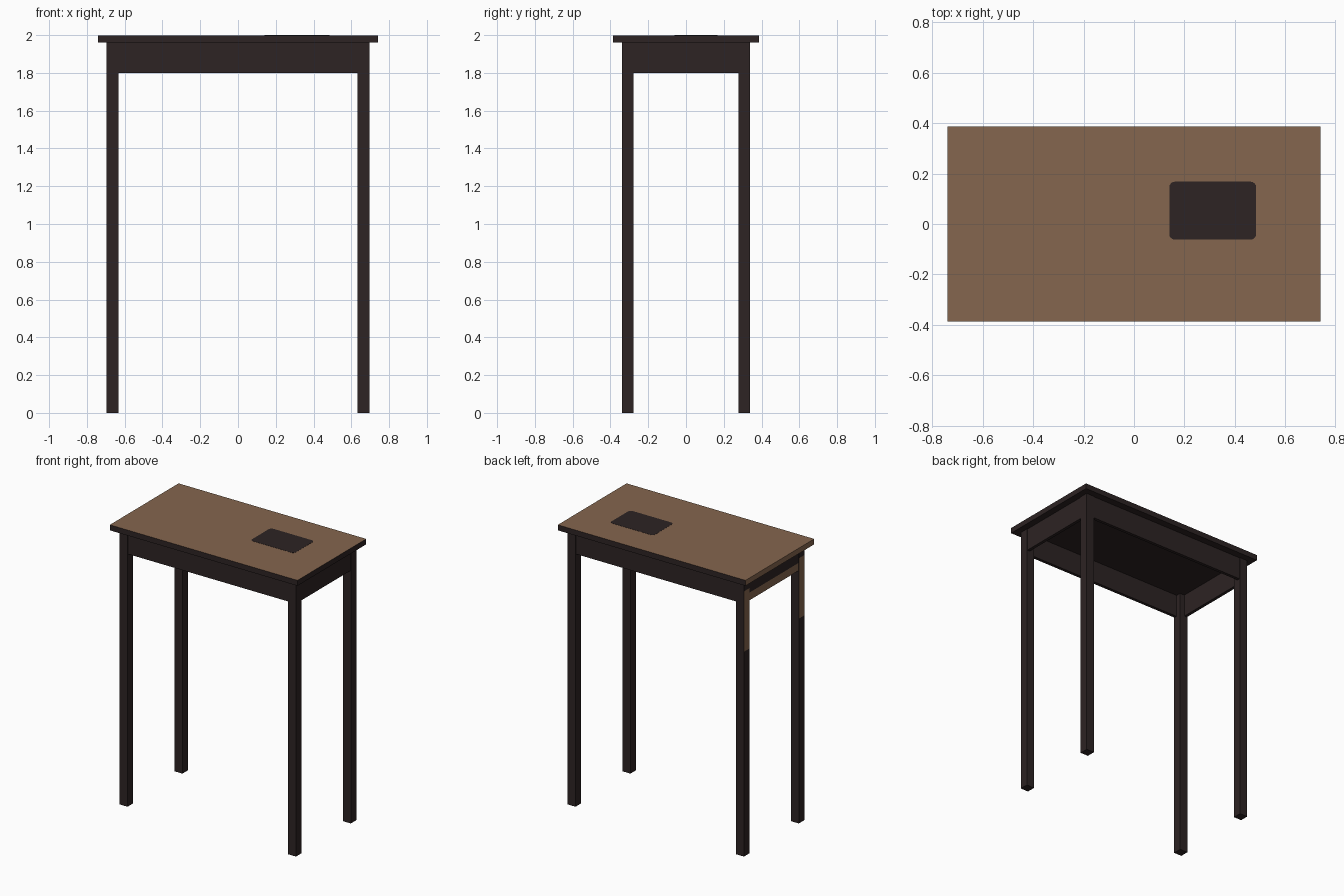
import bpy, bmesh, math
from mathutils import Vector

if "Cube" in bpy.data.objects:
    bpy.data.objects.remove(bpy.data.objects["Cube"])


def material(name, rgb):
    m = bpy.data.materials.new(name)
    m.diffuse_color = (*rgb, 1)
    m.use_nodes = True
    m.node_tree.nodes["Principled BSDF"].inputs["Base Color"].default_value = m.diffuse_color
    return m


DARK = material("dark_wood", (0.026, 0.017, 0.017))
BROWN = material("brown_wood", (0.235, 0.133, 0.077))


def finish(name, bm, is_brown):
    """Colour the faces by a rule and add the object to the scene."""
    bm.normal_update()
    for f in bm.faces:
        f.material_index = int(is_brown(f.normal, f.calc_center_median()))
    mesh = bpy.data.meshes.new(name)
    bm.to_mesh(mesh)
    bm.free()
    mesh.materials.append(DARK)
    mesh.materials.append(BROWN)
    obj = bpy.data.objects.new(name, mesh)
    bpy.context.collection.objects.link(obj)
    return obj


def box(name, lo, hi, cuts=(), is_brown=lambda n, c: False):
    """Box between two corners, with horizontal cuts at the given heights."""
    lo, hi = Vector(lo), Vector(hi)
    bm = bmesh.new()
    bmesh.ops.create_cube(bm, size=1)
    for v in bm.verts:
        v.co = (lo + hi) / 2 + Vector(a * b for a, b in zip(v.co, hi - lo))
    for z in cuts:
        bmesh.ops.bisect_plane(bm, geom=bm.verts[:] + bm.edges[:] + bm.faces[:],
                               plane_co=(0, 0, z), plane_no=(0, 0, 1))
    return finish(name, bm, is_brown)


TOP, UNDER, APRON = 1.999, 1.96, 1.80
LX, LY, LEG = 0.695, 0.34, 0.062      # outer leg faces and leg thickness
INSET, THICK = 0.004, 0.022           # apron setback and thickness

# Tabletop: brown top and left edge
box("tabletop", (-0.74, -0.387, UNDER), (0.74, 0.387, TOP),
    is_brown=lambda n, c: n.z > 0.5 or n.x < -0.5)

# Legs: left pair has a brown patch on the outer face
for sx, side in ((-1, "left"), (1, "right")):
    for sy, end in ((-1, "front"), (1, "back")):
        cx, cy, h = sx * (LX - LEG / 2), sy * (LY - LEG / 2), LEG / 2
        left = sx < 0
        box(f"{end}_{side}_leg", (cx - h, cy - h, 0), (cx + h, cy + h, UNDER),
            cuts=(1.46, 1.89) if left else (),
            is_brown=lambda n, c: left and n.x < -0.5 and 1.46 < c.z < 1.89)

# Aprons between the legs, left one with a brown lower strip
for s, side_x, side_y in ((-1, "left", "front"), (1, "right", "back")):
    cx, cy = s * (LX - INSET - THICK / 2), s * (LY - INSET - THICK / 2)
    ex, ey, h = LX - LEG, LY - LEG, THICK / 2
    box(f"{side_y}_apron", (-ex, cy - h, APRON), (ex, cy + h, UNDER))
    box(f"{side_x}_apron", (cx - h, -ey, APRON), (cx + h, ey, UNDER),
        cuts=(1.855,) if s < 0 else (),
        is_brown=lambda n, c: s < 0 and n.x < -0.5 and c.z < 1.855)

# Dark rounded panel on the tabletop
bm = bmesh.new()
x0, x1, y0, y1, r = 0.14, 0.485, -0.062, 0.168, 0.022
outline = []
for i, (x, y) in enumerate(((x1 - r, y1 - r), (x0 + r, y1 - r),
                            (x0 + r, y0 + r), (x1 - r, y0 + r))):
    for k in range(5):
        a = math.pi / 2 * (i + k / 4)
        outline.append(bm.verts.new((x + r * math.cos(a), y + r * math.sin(a), TOP - 0.001)))
face = bm.faces.new(outline)
up = bmesh.ops.extrude_face_region(bm, geom=[face])["geom"]
bmesh.ops.translate(bm, vec=(0, 0, 0.002),
                    verts=[v for v in up if isinstance(v, bmesh.types.BMVert)])
bmesh.ops.recalc_face_normals(bm, faces=bm.faces[:])
finish("top_panel", bm, lambda n, c: False)
